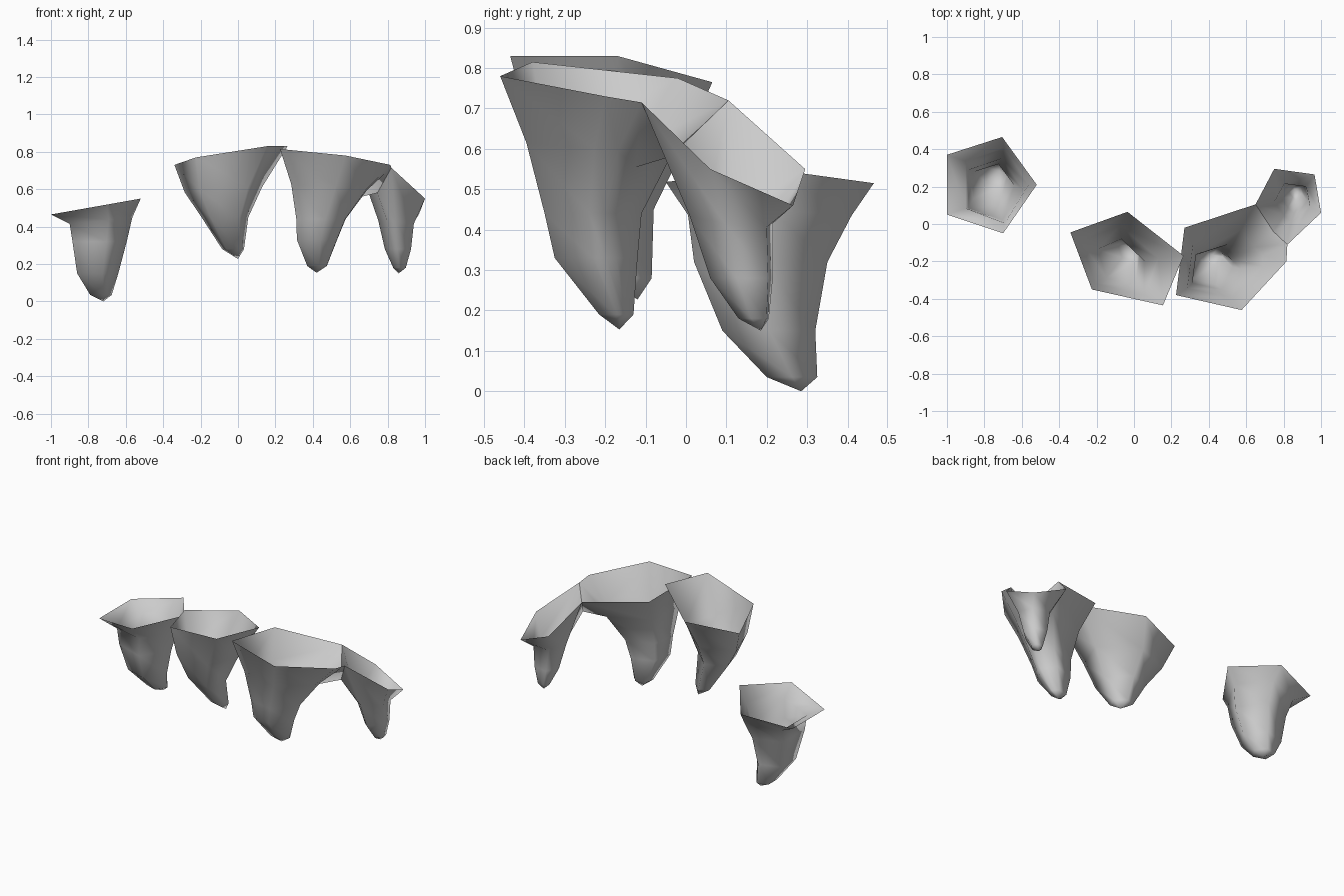
import bpy, bmesh

if "Cube" in bpy.data.objects:
    bpy.data.objects.remove(bpy.data.objects["Cube"])


def claw(name, rim, rings, tip):
    """Open-topped shell: rim polygon, shrinking rings (z, x0, x1, y0, y1, tilt), tip point."""
    xs, ys, zs = zip(*rim)
    mean = sum(zs) / len(zs)
    u = [(x - min(xs)) / (max(xs) - min(xs)) for x in xs]
    v = [(y - min(ys)) / (max(ys) - min(ys)) for y in ys]
    bm = bmesh.new()
    prev = [bm.verts.new(p) for p in rim]
    n = len(rim)
    for z, x0, x1, y0, y1, tilt in rings:
        cur = [bm.verts.new((x0 + (x1 - x0) * u[i], y0 + (y1 - y0) * v[i],
                             z + tilt * (zs[i] - mean))) for i in range(n)]
        for i in range(n):
            j = (i + 1) % n
            bm.faces.new((prev[i], cur[i], cur[j], prev[j]))
        prev = cur
    end = bm.verts.new(tip)
    for i in range(n):
        bm.faces.new((prev[i], end, prev[(i + 1) % n]))
    for f in bm.faces:
        f.smooth = True
    bm.normal_update()
    me = bpy.data.meshes.new(name)
    bm.to_mesh(me)
    bm.free()
    bpy.context.collection.objects.link(bpy.data.objects.new(name, me))


# Separate thumb claw on the left
claw("thumb_claw",
     [(-1, .05, .465), (-.70, -.05, .518), (-.52, .21, .55), (-.705, .465, .515), (-1, .37, .465)],
     [(.43, -.9, -.565, .005, .41, .4), (.32, -.885, -.595, .02, .35, 0),
      (.15, -.86, -.64, .09, .32, 0), (.035, -.79, -.675, .2, .325, 0)],
     (-.72, .285, 0))

# Inner claw
claw("inner_claw",
     [(-.34, -.045, .73), (-.225, -.35, .77), (.155, -.435, .83), (.265, -.17, .83), (-.035, .065, .765)],
     [(.6, -.285, .13, -.38, -.01, .3), (.45, -.195, .055, -.33, -.08, 0),
      (.28, -.085, .032, -.2, -.085, 0)],
     (.0, -.12, .227))

# Middle and outer claws share a rim edge that dips to a saddle between them
back, saddle, front = (.65, .105, .72), (.745, -.04, .58), (.82, -.11, .715)
claw("middle_claw",
     [(.225, -.38, .815), (.575, -.46, .78), (.815, -.2, .73), front, saddle, back, (.27, -.02, .775)],
     [(.6, .285, .69, -.395, -.03, .3), (.44, .312, .575, -.35, -.11, 0),
      (.33, .315, .53, -.325, -.12, 0), (.19, .37, .475, -.215, -.13, 0)],
     (.42, -.165, .153))
claw("outer_claw",
     [back, saddle, front, (1, .06, .55), (.965, .265, .46), (.75, .295, .55)],
     [(.42, .75, .94, .01, .215, .1), (.28, .785, .925, .06, .215, 0),
      (.18, .83, .897, .13, .205, 0)],
     (.86, .185, .15))
